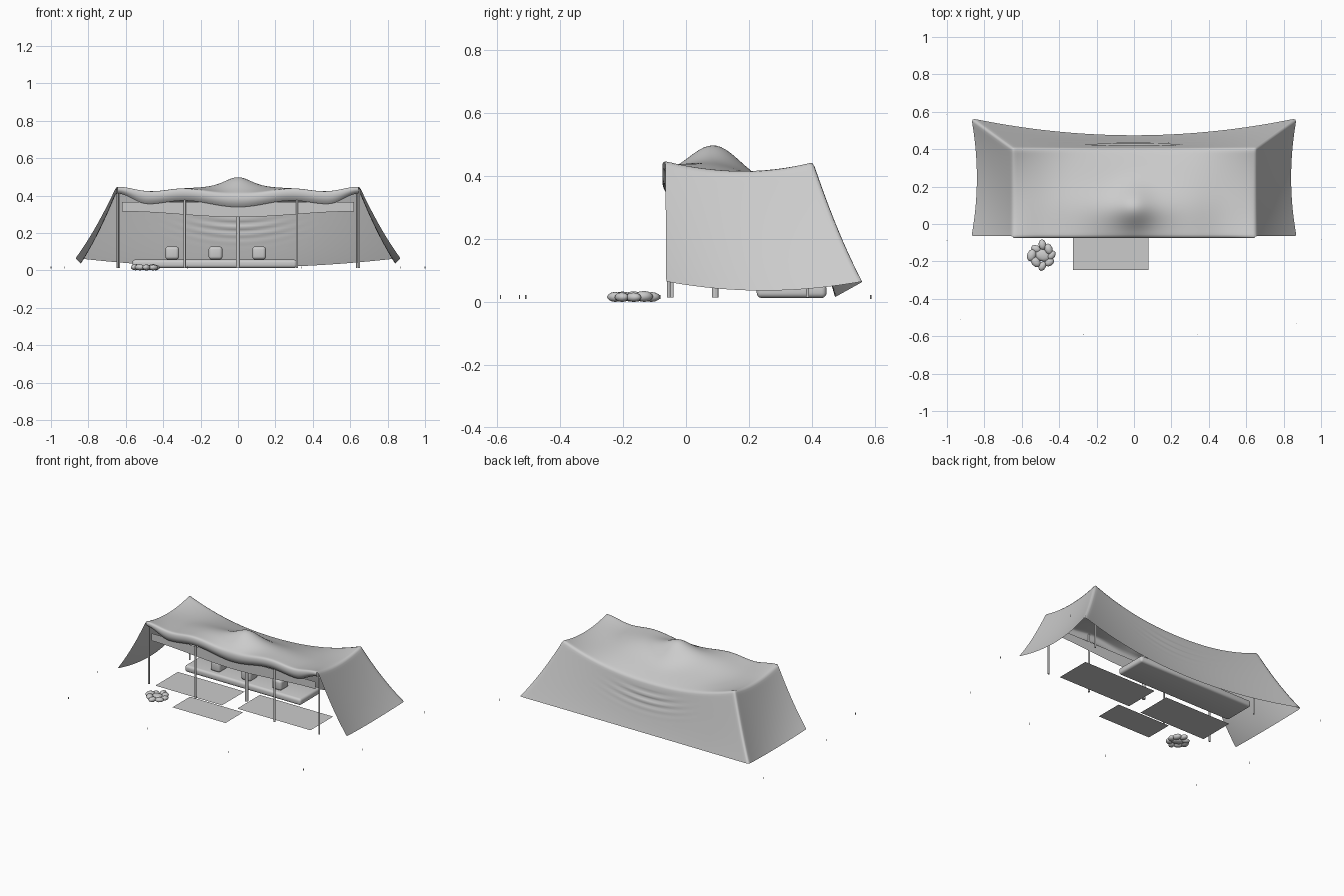
import bpy, bmesh, math, random
from mathutils import Matrix, Vector

if "Cube" in bpy.data.objects:
    bpy.data.objects.remove(bpy.data.objects["Cube"])

random.seed(4)
NX, NY, NW = 100, 34, 34


def finish(name, bm, smooth=True):
    me = bpy.data.meshes.new(name)
    bmesh.ops.recalc_face_normals(bm, faces=bm.faces)
    bm.to_mesh(me)
    bm.free()
    for p in me.polygons:
        p.use_smooth = smooth
    ob = bpy.data.objects.new(name, me)
    bpy.context.collection.objects.link(ob)
    return ob


def patch(bm, fn, nu, nv):
    """Grid surface from fn(u, v), both 0..1."""
    g = [[bm.verts.new(fn(i / nu, j / nv)) for j in range(nv + 1)] for i in range(nu + 1)]
    for i in range(nu):
        for j in range(nv):
            bm.faces.new((g[i][j], g[i + 1][j], g[i + 1][j + 1], g[i][j + 1]))


def ease(pts, x):
    """Cosine interpolation through a few points."""
    x = abs(x)
    for (a, za), (b, zb) in zip(pts, pts[1:]):
        if x <= b:
            t = (1 - math.cos(math.pi * (x - a) / (b - a))) / 2
            return za + (zb - za) * t
    return pts[-1][1]


def front_z(x):
    return ease([(0, .4), (.3, .437), (.46, .424), (.65, .45)], x)


def lip_z(x):
    return ease([(0, .335), (.29, .37), (.48, .352), (.65, .41)], x)


def back_z(s):
    return .33 + .12 * abs(s) ** 2.2


def arch(t):
    return 4 * t * (1 - t)


# Cloth: roof with centre peak, sagging at the ends and full in the middle
def roof(u, v):
    s = 2 * u - 1
    x, y = .65 * s, -.07 + .475 * v
    z = front_z(x) * (1 - v) + back_z(s) * v + arch(v) * (.027 - .06 * s * s)
    z += (1 - s ** 4) * .099 / (1 + (x / .12) ** 2) * math.exp(-((y - .09) / .078) ** 2 / 2)
    return Vector((x, y, z))


# Cloth: flared back wall with sagging folds
def back(u, w):
    s = 2 * u - 1
    top = roof(u, 1)
    hem = Vector((.872 * s, .475 + .092 * s * s, .013 + .05 * s * s))
    p = top.lerp(hem, w)
    p.z -= .022 * arch(w)
    env = math.exp(-(p.x / .22) ** 2 - ((p.z - .235) / .06) ** 2) * min(1, w * 6)
    p.y += .009 * env * math.sin((p.z - .5 * p.x ** 2) * 2 * math.pi / .04)
    return p


# Cloth: flared side walls
def side(sx):
    def fn(v, w):
        top = roof((sx + 1) / 2, v)
        hem = Vector((sx * (.872 - .03 * arch(v)), -.07 + .637 * v, .063 - .03 * arch(v)))
        p = top.lerp(hem, w)
        p.z -= .022 * arch(w)
        return p
    return fn


# Cloth: rolled lip along the open front
def lip(u, w):
    p = roof(u, 0)
    p.z += (lip_z(p.x) - p.z) * w
    p.y += -.007 * math.sin(math.pi * w) + .016 * w ** 3
    return p


bm = bmesh.new()
patch(bm, roof, NX, NY)
patch(bm, back, NX, NW)
patch(bm, side(1), NY, NW)
patch(bm, side(-1), NY, NW)
patch(bm, lip, NX, 8)
bmesh.ops.remove_doubles(bm, verts=bm.verts, dist=1e-4)
cloth = finish("tent_cloth", bm)
m = cloth.modifiers.new("soften", 'SMOOTH')
m.factor, m.iterations = .5, 5

# Hanging band behind the front lip
bm = bmesh.new()
patch(bm, lambda u, w: Vector((1.24 * (u - .5), -.048,
      .365 - w * (.05 + .03 * math.cos(math.pi * (u - .5)) ** 2))), 40, 1)
finish("front_band", bm)


def cylinder(name, x, y, z0, z1, r, n=12):
    bm = bmesh.new()
    bmesh.ops.create_cone(bm, cap_ends=True, segments=n, radius1=r, radius2=r, depth=z1 - z0,
                          matrix=Matrix.Translation((x, y, (z0 + z1) / 2)))
    return finish(name, bm, False)


# Poles
for x, y in ((-.643, -.045), (-.285, -.055), (.315, -.055), (.647, -.045)):
    cylinder("front_pole", x, y, .014, front_z(x) - .016, .006)
for x in (-.635, .635):
    cylinder("back_pole", x, .387, .014, .42, .005)
cylinder("centre_pole", 0, .093, .014, .485, .011)

# Ground pegs
for x, y in ((-1, -.09), (1, -.083), (-1, .588), (1, .588),
             (-.927, -.51), (-.27, -.59), (.34, -.59), (.867, -.53)):
    cylinder("peg", x, y, .009, .022, .002, 6)

# Rugs
for name, x0, x1, y0, y1 in (("front_rug", -.325, .077, -.245, -.055),
                             ("left_rug", -.595, -.09, -.045, .2),
                             ("right_rug", .015, .57, -.03, .215)):
    bm = bmesh.new()
    patch(bm, lambda u, v: Vector((x0 + (x1 - x0) * u, y0 + (y1 - y0) * v, .013)), 1, 1)
    finish(name, bm, False)


# Rounded boxes for the mattress and cushions
def soft_box(name, loc, size, r):
    bm = bmesh.new()
    bmesh.ops.create_cube(bm, size=1, matrix=Matrix.Translation(loc) @ Matrix.Diagonal((*size, 1)))
    bmesh.ops.bevel(bm, geom=bm.edges[:], offset=r, segments=4, profile=.5, affect='EDGES')
    return finish(name, bm)


soft_box("mattress", (-.125, .336, .035), (.88, .222, .045), .016)
for x in (-.352, -.12, .113):
    soft_box("cushion", (x, .295, .093), (.074, .09, .07), .017)


# Ring of fire stones
def stone(x, y, r, h):
    bm = bmesh.new()
    rot = Matrix.Rotation(random.random() * 6.3, 4, 'Z')
    bmesh.ops.create_icosphere(bm, subdivisions=2, radius=1,
                               matrix=Matrix.Translation((x, y, h)) @ rot
                               @ Matrix.Diagonal((r * 1.2, r * .85, h, 1)))
    finish("fire_stone", bm)


for i in range(8):
    a = i * math.pi / 4
    d = random.uniform(.046, .06)
    stone(-.49 + d * math.cos(a), -.167 + d * math.sin(a),
          random.uniform(.022, .03), random.uniform(.013, .018))
stone(-.49, -.167, .038, .014)
